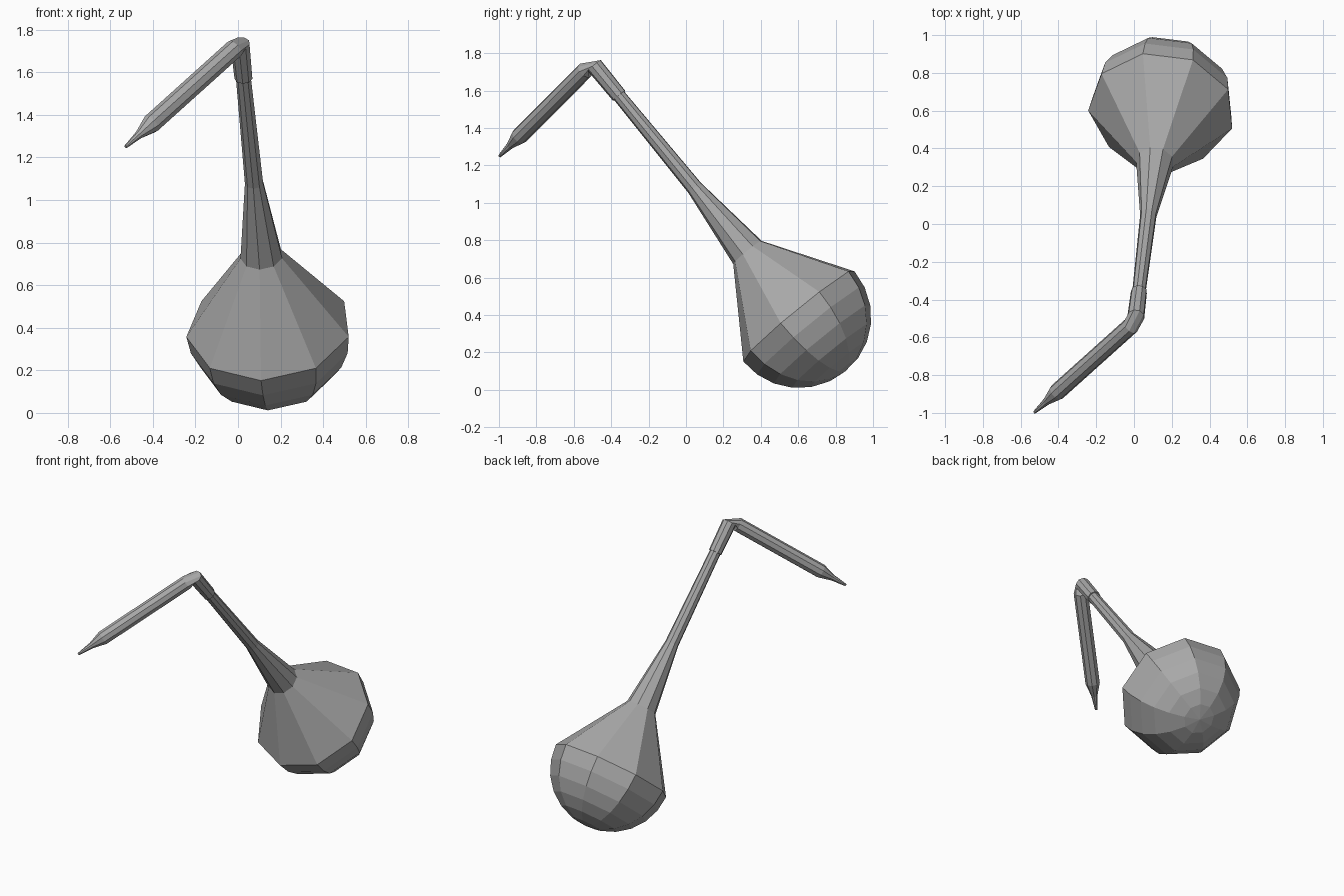
import bpy, bmesh, math
from mathutils import Vector

SIDES = 9
UP = Vector((0, 0, 1))

cube = bpy.data.objects.get("Cube")
if cube:
    bpy.data.objects.remove(cube, do_unlink=True)

grey = bpy.data.materials.new("plain_grey")
grey.use_nodes = True
colour = (0.4, 0.4, 0.4, 1)
grey.diffuse_color = colour
grey.node_tree.nodes["Principled BSDF"].inputs["Base Color"].default_value = colour


def ring(bm, centre, axis, radius):
    """Polygon ring around an axis, starting at its lowest corner."""
    side = axis.cross(UP).normalized()
    rise = side.cross(axis)
    verts = []
    for i in range(SIDES):
        a = 2 * math.pi * i / SIDES
        verts.append(bm.verts.new(centre + radius * (side * math.sin(a) - rise * math.cos(a))))
    return verts


def loft(name, sections):
    """Closed skin through (centre, axis, radius) sections."""
    bm = bmesh.new()
    rings = [ring(bm, *s) for s in sections]
    for a, b in zip(rings, rings[1:]):
        for i in range(SIDES):
            j = (i + 1) % SIDES
            bm.faces.new((a[i], a[j], b[j], b[i]))
    bm.faces.new(rings[0])
    bm.faces.new(rings[-1])
    bmesh.ops.remove_doubles(bm, verts=bm.verts, dist=0.0005)
    bmesh.ops.recalc_face_normals(bm, faces=bm.faces)
    mesh = bpy.data.meshes.new(name)
    bm.to_mesh(mesh)
    bm.free()
    mesh.materials.append(grey)
    obj = bpy.data.objects.new(name, mesh)
    bpy.context.collection.objects.link(obj)


# Main axis from the elbow to the centre of the bulb
elbow = Vector((0.01, -0.49, 1.735))
bulb = Vector((0.145, 0.605, 0.40))
down = (bulb - elbow).normalized()
length = (bulb - elbow).length


def on_axis(distance, radius):
    return (elbow + down * distance, down, radius)


# Thin arm with a pointed end, running from tip to elbow
tip = Vector((-0.527, -0.997, 1.25))
arm_top = Vector((-0.018, -0.54, 1.708))
along = (arm_top - tip).normalized()
arm = [(tip + along * d, along, r) for d, r in ((0, 0.008), (0.10, 0.02), (0.19, 0.046))]
arm.append((arm_top, along, 0.046))
loft("arm", arm + [on_axis(0, 0.046)])

# Socket tube at the elbow and the tapering neck below it
loft("socket", [on_axis(0, 0.046), on_axis(0.21, 0.043)])
neck_end = on_axis(0.63 * length, 0.0)
flare = on_axis(0.748 * length, 0.1)
loft("neck", [on_axis(0.20, 0.036), on_axis(0.49 * length, 0.044), flare])

# Bulb: straight cone shoulders and a rounded base
rows = 6
base = []
for k in range(rows + 1):
    a = math.pi / 2 * k / rows
    base.append(on_axis(length + 0.39 * math.sin(a), 0.39 * math.cos(a)))
base[-1] = on_axis(length + 0.39, 0.0001)
loft("bulb", [flare] + base)
